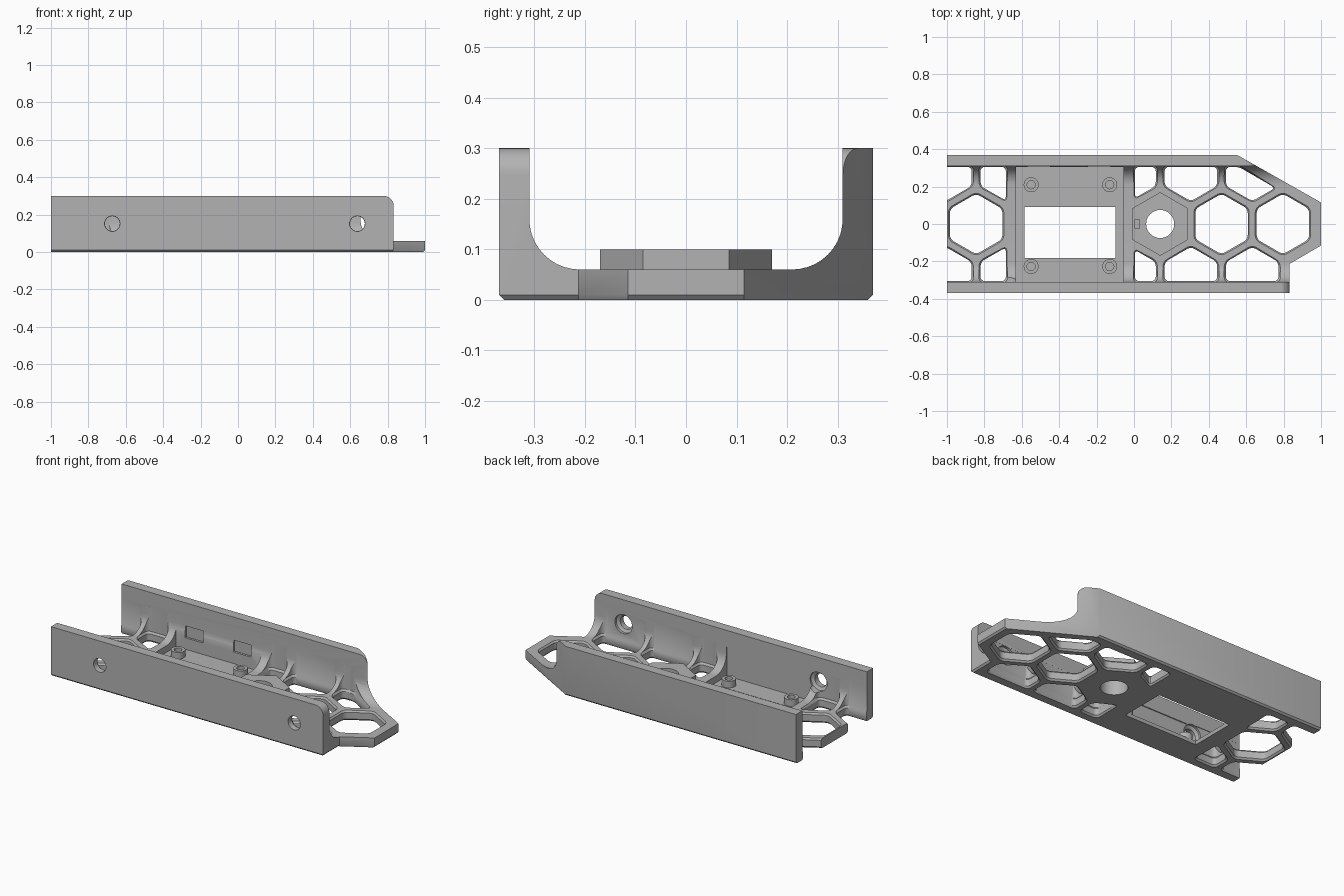
import bpy, bmesh
from math import sin, cos, pi, radians
from mathutils import Vector

if "Cube" in bpy.data.objects:
    bpy.data.objects.remove(bpy.data.objects["Cube"])

grey = bpy.data.materials.new("plain grey")
grey.use_nodes = True
grey.diffuse_color = (0.45, 0.45, 0.45, 1)
grey.node_tree.nodes["Principled BSDF"].inputs["Base Color"].default_value = (0.45, 0.45, 0.45, 1)


def loft(name, rings):
    """Closed solid through equal-length rings of points."""
    bm = bmesh.new()
    rows = [[bm.verts.new(p) for p in ring] for ring in rings]
    n = len(rows[0])
    for a, b in zip(rows, rows[1:]):
        for i in range(n):
            j = (i + 1) % n
            bm.faces.new((a[i], a[j], b[j], b[i]))
    bm.faces.new(rows[0][::-1])
    bm.faces.new(rows[-1])
    bmesh.ops.recalc_face_normals(bm, faces=bm.faces)
    mesh = bpy.data.meshes.new(name)
    bm.to_mesh(mesh)
    bm.free()
    mesh.materials.append(grey)
    obj = bpy.data.objects.new(name, mesh)
    bpy.context.collection.objects.link(obj)
    return obj


def ring(pts, z, grow=0.0):
    """Outline at height z, pushed outward from its middle by about grow."""
    mid = sum((Vector(p) for p in pts), Vector((0, 0))) / len(pts)
    out = []
    for p in pts:
        d = Vector(p) - mid
        q = mid + d + d.normalized() * grow
        out.append((q.x, q.y, z))
    return out


def polygon(cx, cy, r, n, turn=0.0):
    return [(cx + r * cos(turn + 2 * pi * i / n), cy + r * sin(turn + 2 * pi * i / n)) for i in range(n)]


def rect(x0, x1, y0, y1):
    return [(x0, y0), (x1, y0), (x1, y1), (x0, y1)]


def prism(name, pts, z0, z1):
    return loft(name, [ring(pts, z0), ring(pts, z1)])


def combine(tool, operation="DIFFERENCE"):
    """Boolean the tool into the bracket and drop the tool."""
    bpy.context.view_layer.objects.active = body
    mod = body.modifiers.new("cut", "BOOLEAN")
    mod.operation, mod.solver, mod.object = operation, "EXACT", tool
    bpy.ops.object.modifier_apply(modifier=mod.name)
    bpy.data.objects.remove(tool)


def cell(cx, cy, planes):
    """Hexagon clipped by planes, with softened corners."""
    bm = bmesh.new()
    bm.faces.new([bm.verts.new((x, y, 0)) for x, y in polygon(cx, cy, 0.162, 6, pi / 6)])
    for co, no in planes:
        bmesh.ops.bisect_plane(bm, geom=bm.verts[:] + bm.edges[:] + bm.faces[:],
                               plane_co=co, plane_no=no, clear_outer=True)
    bmesh.ops.bevel(bm, geom=bm.verts[:], offset=0.022, segments=4, profile=0.5,
                    affect="VERTICES", clamp_overlap=True)
    bm.faces.ensure_lookup_table()
    pts = [(lp.vert.co.x, lp.vert.co.y) for lp in bm.faces[0].loops]
    bm.free()
    return pts


def cut_cell(cx, cy, planes=()):
    pts = cell(cx, cy, planes)
    combine(loft("cell_cutter", [ring(pts, -0.01, 0.02), ring(pts, 0.01), ring(pts, 0.05),
                                 ring(pts, 0.062, 0.01), ring(pts, 0.21, 0.01)]))


# Channel: half profile with inner fillet and bottom chamfer, mirrored
half = [(0.36, 0), (0.37, 0.01), (0.37, 0.3), (0.31, 0.3)]
half += [(0.21 + 0.1 * cos(a), 0.16 - 0.1 * sin(a)) for a in [pi / 2 * i / 10 for i in range(11)]]
profile = half + [(-y, z) for y, z in reversed(half)]
body = loft("bracket_channel", [[(x, y, z) for y, z in profile] for x in (-1, 1.1)])

# Plan outline with the pointed right end
outline = [(-1.1, -0.4), (0.832, -0.4), (0.832, -0.213), (1, -0.115), (1, 0.115), (0.497, 0.4), (-1.1, 0.4)]
trim = [(x if x < 0 else x - 0.01, y) for x, y in outline]
combine(loft("outline_tool", [ring(trim, -0.001), ring(outline, 0.01), ring(outline, 0.4)]), "INTERSECT")


# Rounded upper corner at the right end of each wall
def round_corner(x, y0, y1, r=0.052):
    pts = [(x + 0.02, 0.32), (x - r, 0.32)]
    pts += [(x - r + r * sin(a), 0.3 - r + r * cos(a)) for a in [pi / 2 * i / 8 for i in range(9)]]
    pts.append((x + 0.02, 0.3 - r))
    combine(loft("corner_cutter", [[(px, y, pz) for px, pz in pts] for y in (y0, y1)]))


round_corner(0.832, -0.4, -0.28)
round_corner(0.655, 0.28, 0.4)

# Honeycomb floor openings
PITCH, HUB = 0.328, 0.14
for k in (-3, 1, 2):
    cut_cell(HUB + k * PITCH, 0)
slope = Vector((sin(radians(30)), cos(radians(30)), 0))
for side in (-1, 1):
    for k in (-3.5, -2.5, -0.5, 0.5, 1.5):
        planes = [(Vector((0, side * 0.305, 0)), Vector((0, side, 0)))]
        if k == -2.5:
            planes.append((Vector((-0.685, 0, 0)), Vector((1, 0, 0))))
        if k == -0.5:
            planes.append((Vector((0.005, 0, 0)), Vector((-1, 0, 0))))
        if k == 1.5 and side > 0:
            planes.append((Vector((1, 0.115, 0)) - slope * 0.055, slope))
        cut_cell(HUB + k * PITCH, side * 0.284, planes)

# Recessed tray, its window and the wall notches
combine(prism("tray_cutter", rect(-0.63, -0.055, -0.316, 0.305), 0.02, 0.2))
window = rect(-0.585, -0.1, -0.183, 0.092)
combine(loft("window_cutter", [ring(window, -0.01, 0.01), ring(window, 0.01), ring(window, 0.1)]))
for x in (-0.51, -0.185):
    combine(prism("notch_cutter", rect(x - 0.06, x + 0.06, 0.28, 0.318), 0.09, 0.16))

# Screw posts in the tray
for x in (-0.55, -0.13):
    for y in (-0.227, 0.21):
        combine(prism("screw_post", polygon(x, y, 0.04, 24), 0.012, 0.06), "UNION")
        combine(prism("screw_hole", polygon(x, y, 0.022, 20), 0.015, 0.1))

# Raised hexagonal hub with round bore and key slot
combine(prism("hub", polygon(HUB, 0, 0.17, 6, pi / 6), 0.03, 0.1), "UNION")
combine(prism("hub_bore", polygon(HUB, 0, 0.075, 32), -0.1, 0.2))
combine(prism("key_slot", rect(0.005, 0.03, -0.025, 0.025), 0.05, 0.2))

# Countersunk mounting holes through the front wall
for x in (-0.672, 0.638):
    steps = [(-0.4, 0.048), (-0.362, 0.04), (-0.335, 0.04), (-0.325, 0.058), (-0.2, 0.058)]
    combine(loft("mount_hole", [[(px, y, pz) for px, pz in polygon(x, 0.152, r, 28)] for y, r in steps]))

bpy.ops.object.select_all(action="DESELECT")
body.select_set(True)
bpy.context.view_layer.objects.active = body
bpy.ops.object.shade_smooth_by_angle(angle=radians(30))
